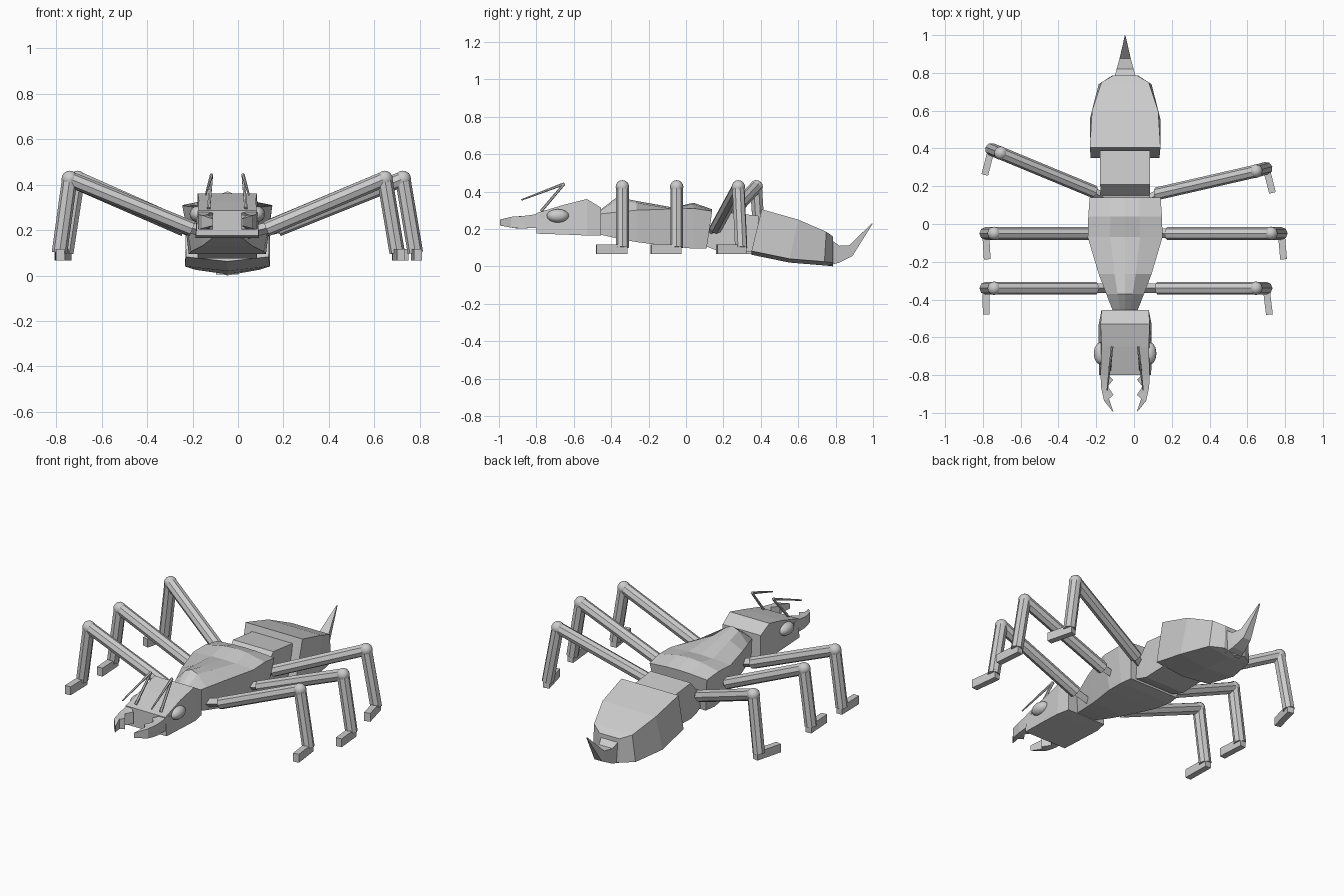
import bpy, bmesh
from mathutils import Vector

if "Cube" in bpy.data.objects:
    bpy.data.objects.remove(bpy.data.objects["Cube"])

CX = -0.047  # body centre line


def finish(name, bm):
    bmesh.ops.recalc_face_normals(bm, faces=bm.faces)
    me = bpy.data.meshes.new(name)
    bm.to_mesh(me)
    bm.free()
    ob = bpy.data.objects.new(name, me)
    bpy.context.collection.objects.link(ob)
    return ob


def loft(name, rings):
    """Skin a list of equal-length point rings and cap both ends."""
    bm = bmesh.new()
    vs = [[bm.verts.new(p) for p in r] for r in rings]
    n = len(vs[0])
    for a, b in zip(vs, vs[1:]):
        for i in range(n):
            j = (i + 1) % n
            bm.faces.new((a[i], a[j], b[j], b[i]))
    bm.faces.new(vs[0])
    bm.faces.new(vs[-1])
    return finish(name, bm)


def box_ring(hw_top, hw_bot, y_top, z_top, y_bot, z_bot):
    return [(CX - hw_top, y_top, z_top), (CX + hw_top, y_top, z_top),
            (CX + hw_bot, y_bot, z_bot), (CX - hw_bot, y_bot, z_bot)]


def rod(name, a, b, r1, r2, sides=8):
    a, b = Vector(a), Vector(b)
    bm = bmesh.new()
    bmesh.ops.create_cone(bm, cap_ends=True, segments=sides, radius1=r1,
                          radius2=r2, depth=(b - a).length)
    bm.transform((b - a).to_track_quat('Z', 'Y').to_matrix().to_4x4())
    bmesh.ops.translate(bm, verts=bm.verts, vec=(a + b) / 2)
    return finish(name, bm)


def ball(name, c, size, u=12, v=8):
    bm = bmesh.new()
    bmesh.ops.create_uvsphere(bm, u_segments=u, v_segments=v, radius=1)
    bmesh.ops.scale(bm, verts=bm.verts, vec=size)
    bmesh.ops.translate(bm, verts=bm.verts, vec=c)
    ob = finish(name, bm)
    for p in ob.data.polygons:
        p.use_smooth = True
    return ob


def bar(name, a, b, hw, hh):
    """Rectangular bar between two points, upright section."""
    a, b = Vector(a), Vector(b)
    side = (b - a).cross(Vector((0, 0, 1))).normalized() * hw
    up = Vector((0, 0, hh))
    return loft(name, [[p - side - up, p + side - up, p + side + up, p - side + up]
                       for p in (a, b)])


# Head
loft("head", [box_ring(.125, .125, -.455, .315, -.455, .165),
              box_ring(.13, .14, -.53, .36, -.53, .165),
              box_ring(.125, .14, -.65, .33, -.65, .17),
              box_ring(.13, .138, -.80, .285, -.80, .175)])

# Thorax: ridge, shoulders, flat belly (y, half width, ridge z, shoulder z, belly z, belly width)
thorax = []
for y, hw, zt, zs, zb, wb in [(-.46, .065, .30, .28, .17, .06),
                              (-.37, .10, .37, .29, .15, .085),
                              (-.265, .14, .35, .30, .13, .11),
                              (-.07, .198, .315, .307, .105, .16),
                              (.04, .195, .34, .31, .095, .17),
                              (.14, .188, .305, .295, .095, .16)]:
    yb = min(y, .11)
    thorax.append([(CX, y, zt), (CX + hw * .4, y, zt * .8 + zs * .2), (CX + hw, y, zs),
                   (CX + wb, yb, zb), (CX - wb, yb, zb), (CX - hw, y, zs),
                   (CX - hw * .4, y, zt * .8 + zs * .2)])
loft("thorax", thorax)

# Waist
loft("waist", [box_ring(.13, .125, .10, .21, .10, .11),
               box_ring(.13, .13, .15, .22, .15, .09),
               box_ring(.132, .13, .21, .29, .20, .075),
               box_ring(.132, .13, .39, .27, .37, .08)])

# Abdomen with slight keel
abdomen = []
for ht, hb, yt, zt, yb, zb in [(.187, .182, .405, .305, .35, .072),
                               (.175, .187, .60, .25, .555, .03),
                               (.125, .14, .75, .185, .74, .015),
                               (.065, .07, .785, .16, .785, .01)]:
    abdomen.append([(CX - ht, yt, zt), (CX + ht, yt, zt), (CX + hb, yb, zb + .01),
                    (CX, yb, zb - .01), (CX - hb, yb, zb + .01)])
loft("abdomen", abdomen)

# Stinger
loft("stinger", [box_ring(.06, .05, .765, .15, .765, .005),
                 box_ring(.045, .04, .82, .11, .82, .02),
                 box_ring(.03, .025, .875, .113, .89, .055),
                 box_ring(.002, .002, .993, .23, .998, .228)])

# Eyes, mandibles and antennae on both sides
for s, side in ((-1, "left"), (1, "right")):
    ball("eye_" + side, (CX + s * .13, -.685, .27), (.036, .06, .036))

    # toothed jaw: pairs of outer and inner edge points with heights
    jaw = []
    for xo, yo, xi, yi, zt, zb in [(.132, -.76, .08, -.76, .28, .20),
                                   (.13, -.80, .088, -.80, .28, .205),
                                   (.129, -.825, .063, -.825, .275, .205),
                                   (.127, -.865, .092, -.86, .27, .203),
                                   (.122, -.89, .062, -.905, .267, .203),
                                   (.112, -.935, .085, -.925, .265, .207),
                                   (.068, -.99, .062, -.995, .25, .218)]:
        jaw.append([(CX + s * xo, yo, zt), (CX + s * xi, yi, zt),
                    (CX + s * xi, yi, zb), (CX + s * xo, yo, zb)])
    loft("mandible_" + side, jaw)

    elbow = (CX + s * .069, -.65, .442)
    rod("antenna_base_" + side, (CX + s * .082, -.775, .295), elbow, .008, .007, 6)
    rod("antenna_tip_" + side, elbow, (CX + s * .095, -.88, .355), .008, .004, 6)

# Legs: hip, knee, ankle and toe in plan
legs = {
    "front_left": ((-.20, -.34), (-.74, -.34), (-.785, -.34), (-.782, -.48)),
    "front_right": ((.125, -.34), (.645, -.34), (.70, -.34), (.717, -.48)),
    "middle_left": ((-.235, -.05), (-.74, -.05), (-.785, -.05), (-.777, -.187)),
    "middle_right": ((.175, -.05), (.725, -.05), (.78, -.05), (.792, -.187)),
    "rear_left": ((-.21, .17), (-.705, .375), (-.755, .395), (-.79, .26)),
    "rear_right": ((.12, .16), (.645, .28), (.70, .295), (.733, .165)),
}
for name, (h, k, a, t) in legs.items():
    hip, knee = Vector((*h, .205)), Vector((*k, .425))
    ankle, toe = Vector((*a, .10)), Vector((*t, .092))
    root = Vector((CX + (hip.x - CX) * .5, hip.y - (.05 if h[1] > .1 else 0), .185))
    rod("leg_root_" + name, root, hip + (knee - hip) * .05, .025, .025, 4)
    rod("thigh_" + name, hip, knee, .034, .034)
    ball("knee_" + name, knee, (.036,) * 3)
    rod("shin_" + name, knee, ankle, .034, .034)
    heel = Vector((ankle.x, ankle.y, .092))
    d = (toe - heel).normalized()
    bar("foot_" + name, heel - d * .025, toe, .018, .025)
